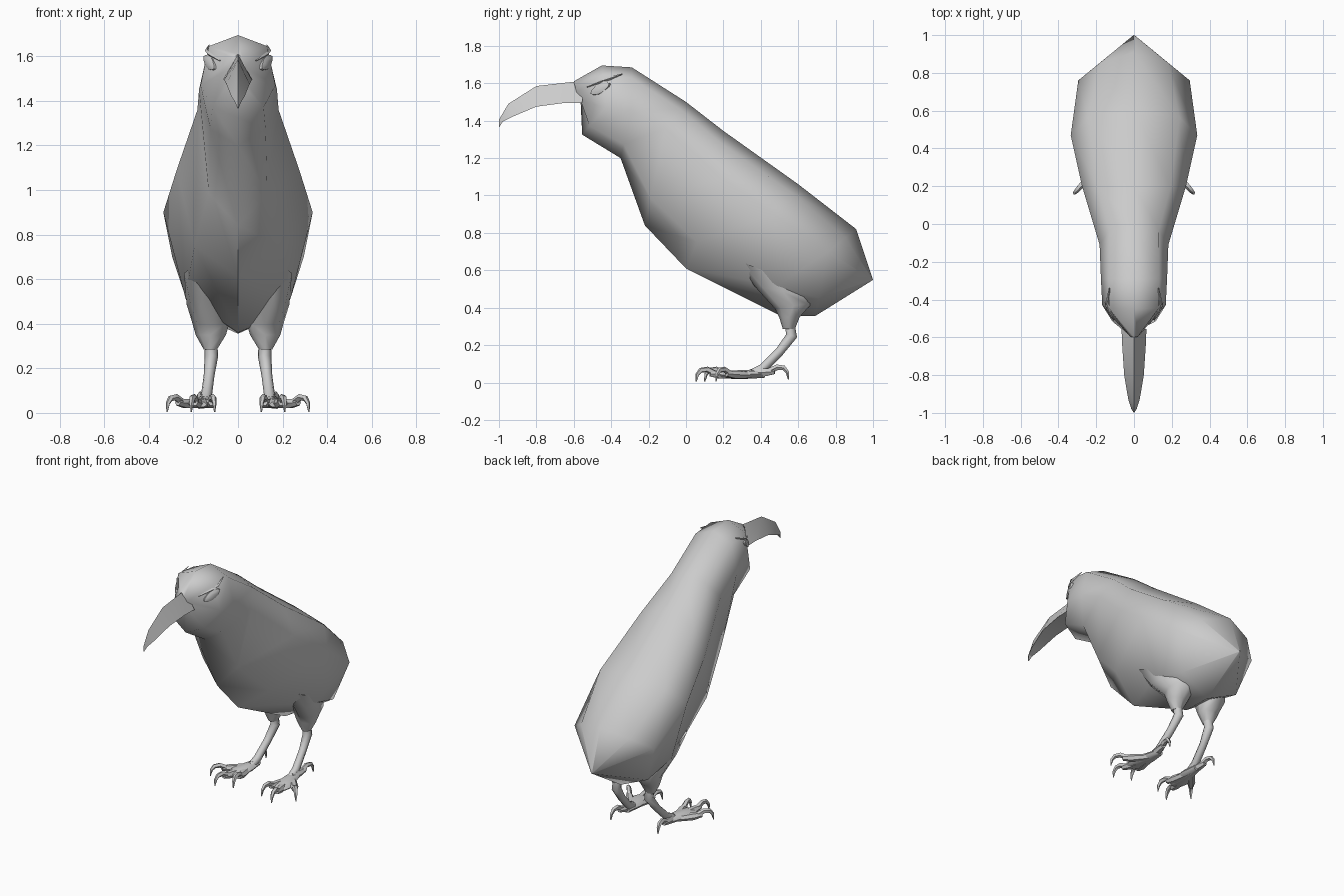
import bpy, math
from mathutils import Vector

if "Cube" in bpy.data.objects:
    bpy.data.objects.remove(bpy.data.objects["Cube"])


def make_mesh(name, verts, faces, mirror=False, angle=35):
    me = bpy.data.meshes.new(name)
    me.from_pydata([tuple(v) for v in verts], [], faces)
    ob = bpy.data.objects.new(name, me)
    bpy.context.collection.objects.link(ob)
    bpy.ops.object.select_all(action='DESELECT')
    ob.select_set(True)
    bpy.context.view_layer.objects.active = ob
    # consistent outward faces
    bpy.ops.object.mode_set(mode='EDIT')
    bpy.ops.mesh.select_all(action='SELECT')
    bpy.ops.mesh.normals_make_consistent(inside=False)
    bpy.ops.object.mode_set(mode='OBJECT')
    bpy.ops.object.shade_smooth_by_angle(angle=math.radians(angle))
    if mirror:
        ob.modifiers.new("mirror", 'MIRROR').use_mirror_merge = False
    return ob


def loft(name, rings, mirror=False, angle=35):
    n = len(rings[0])
    verts = [v for r in rings for v in r]
    faces = [(i * n + j, i * n + (j + 1) % n, (i + 1) * n + (j + 1) % n, (i + 1) * n + j)
             for i in range(len(rings) - 1) for j in range(n)]
    faces += [tuple(range(n)), tuple(range(len(verts) - n, len(verts)))]
    return make_mesh(name, verts, faces, mirror, angle)


def circle(n):
    return [(math.cos(k * math.tau / n), math.sin(k * math.tau / n)) for k in range(n)]


def tube(name, pts, radii, side=(1, 0, 0), n=6):
    """Tapered tube; a radius may be (sideways, upright)."""
    pts = [Vector(p) for p in pts]
    rings = []
    for i, p in enumerate(pts):
        t = (pts[min(i + 1, len(pts) - 1)] - pts[max(i - 1, 0)]).normalized()
        s = Vector(side)
        s = (s - t * s.dot(t)).normalized()
        u = t.cross(s)
        a, b = radii[i] if isinstance(radii[i], tuple) else (radii[i], radii[i])
        rings.append([p + s * a * c + u * b * d for c, d in circle(n)])
    return loft(name, rings, True, 50)


# Body and head: (top y,z), (widest y,z), (bottom y,z), half width, upper and lower roundness
sections = [
    ((-.60, 1.61), (-.585, 1.55), (-.555, 1.49), .03, 1, 1),
    ((-.45, 1.695), (-.43, 1.47), (-.555, 1.325), .168, .72, 1.1),
    ((-.29, 1.685), (-.29, 1.45), (-.35, 1.20), .175, .8, 1),
    ((0, 1.50), (-.11, 1.36), (-.22, .84), .182, .95, .95),
    ((.20, 1.345), (.20, 1.09), (0, .61), .275, 1, 1),
    ((.60, 1.06), (.47, .90), (.50, .36), .335, .95, 1),
    ((.91, .82), (.76, .70), (.69, .355), .295, 1.4, .95),
    ((1.0, .55), (.998, .548), (.996, .546), .004, 1, 1),
]
rings = []
for top, mid, bot, w, e_up, e_low in sections:
    ring = []
    for c, s in circle(8):
        end, e = (top, e_up) if s >= -1e-6 else (bot, e_low)
        c = math.copysign(abs(c) ** e, c)
        s = abs(s) ** e
        ring.append((w * c, mid[0] + (end[0] - mid[0]) * s, mid[1] + (end[1] - mid[1]) * s))
    rings.append(ring)
loft("body", rings, angle=62)

# Beak: triangular section with a ridge on top, hooked at the tip
beak = [((-.55, 1.60), (-.555, 1.495), .066), ((-.60, 1.608), (-.65, 1.495), .062),
        ((-.80, 1.585), (-.80, 1.475), .052), ((-.95, 1.49), (-.93, 1.42), .03),
        ((-1.0, 1.405), (-.98, 1.395), .014), ((-1.0, 1.367), (-.998, 1.365), .002)]
loft("beak", [[(0, *t), (w, *b), (-w, *b)] for t, b, w in beak], angle=25)

# Eyes: flattened almonds, with a low ridge above
u = Vector((.05, .11, .06)).normalized()
nrm = Vector((.8, -.5, .15))
nrm = (nrm - u * nrm.dot(u)).normalized()
v = nrm.cross(u)
centre = Vector((.13, -.46, 1.572))
loft("eye", [[centre + nrm * h + sc * (u * .062 * c + v * .027 * d * abs(d) ** .4) for c, d in circle(10)]
             for h, sc in ((-.015, 1), (.002, 1), (.008, .55))], True)
tube("brow", [(.08, -.53, 1.58), (.128, -.455, 1.61), (.14, -.41, 1.625), (.13, -.34, 1.65)],
     [.003, .009, .009, .003], side=(0, 0, 1), n=4)

# Thigh: feathered cone of slanted oval rings (centre, half width, half length, slope, inward lean)
thigh = [((.17, .48, .57), .065, .195, -.42, -.19), ((.145, .52, .485), .085, .155, -.2, -.1),
         ((.122, .575, .41), .085, .10, .15, 0), ((.122, .553, .35), .068, .055, 0, 0),
         ((.124, .55, .285), .03, .032, 0, 0)]
loft("thigh", [[(x + rx * c + q * ry * d, y + ry * d, z + k * ry * d) for c, d in circle(8)]
               for (x, y, z), rx, ry, k, q in thigh], True, 50)

# Shank
tube("shank", [(.12, .55, .33), (.12, .565, .25), (.13, .50, .165), (.142, .41, .075), (.147, .35, .045)],
     [.028, .03, .024, .025, .025], n=8)

# Feet: flat palm and four clawed toes
hub = Vector((.15, .36, .042))
tube("palm", [(.148, .42, .045), (.155, .33, .044), (.17, .24, .042), (.175, .18, .038)],
     [(.025, .02), (.045, .024), (.058, .022), (.035, .014)], n=8)
for name, x, y in (("inner_toe", .105, .10), ("middle_toe", .21, .055),
                   ("outer_toe", .318, .16), ("back_toe", .175, .548)):
    d = Vector((x - hub.x, y - hub.y, 0))
    L = d.length
    side = Vector((d.y, -d.x, 0)).normalized()
    lift = .012 if name == "back_toe" else 0

    def along(back, z):
        """Point on the toe line, measured back from the claw tip."""
        f = 1 - back / L
        return (hub.x + d.x * f, hub.y + d.y * f, z + lift)

    tube(name, [along(L, .044), along(.20, .04), along(.13, .042), along(.075, .047)],
         [.022, (.024, .02), (.026, .024), .016], side)
    tube(name + "_claw", [along(.11, .045), along(.06, .07), along(.025, .066),
                          along(.006, .043), along(0, .005)],
         [.017, .016, .014, .01, .003], side, 5)
